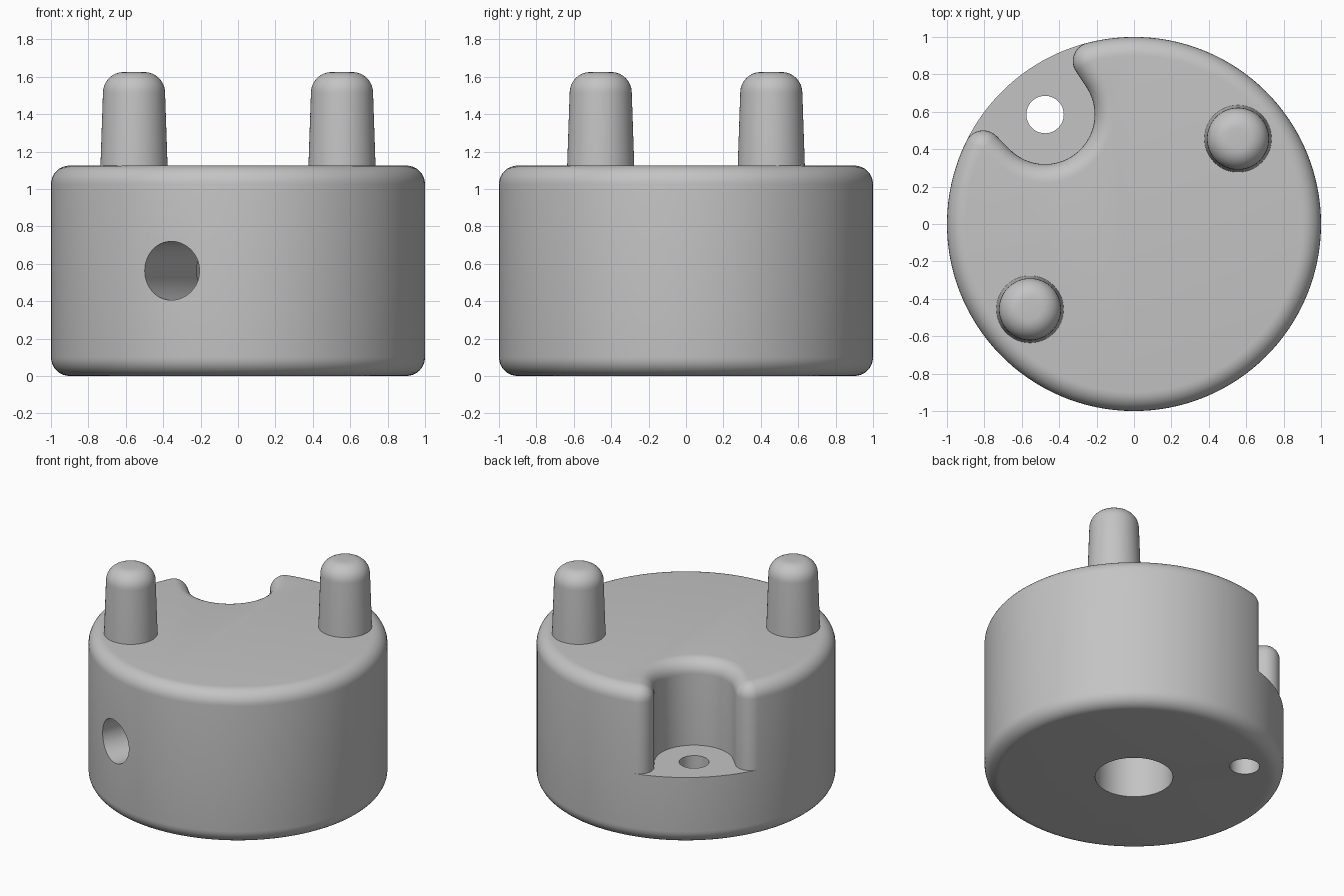
import bpy, bmesh
from math import sin, cos, acos, atan2, pi, radians, hypot
from mathutils import Matrix

old = bpy.data.objects.get("Cube")
if old:
    bpy.data.objects.remove(old, do_unlink=True)

HEIGHT, FLOOR, FILLET = 1.125, 0.5, 0.1
AXIS = radians(129.1)          # direction the notch opens
NOTCH_DIST, NOTCH_R = 0.754, 0.265
LOBE_ANGLE = radians(24.5)     # rounded notch corners, either side of the axis
STEPS = 8

grey = bpy.data.materials.new("plain grey")
grey.use_nodes = True
grey.diffuse_color = (0.55, 0.55, 0.55, 1)
grey.node_tree.nodes["Principled BSDF"].inputs["Base Color"].default_value = grey.diffuse_color


def finish(bm, name):
    bmesh.ops.remove_doubles(bm, verts=bm.verts, dist=1e-5)
    bmesh.ops.recalc_face_normals(bm, faces=bm.faces)
    mesh = bpy.data.meshes.new(name)
    bm.to_mesh(mesh)
    bm.free()
    mesh.materials.append(grey)
    obj = bpy.data.objects.new(name, mesh)
    bpy.context.collection.objects.link(obj)
    return obj


def smooth(obj, angle):
    bpy.ops.object.select_all(action='DESELECT')
    obj.select_set(True)
    bpy.context.view_layer.objects.active = obj
    bpy.ops.object.shade_smooth_by_angle(angle=radians(angle))


def arc(cx, cy, r, a, b, n):
    return [(cx + r * cos(a + (b - a) * i / n), cy + r * sin(a + (b - a) * i / n))
            for i in range(n + 1)]


def rim(inset):
    """Outer round wall, running from one notch corner to the other."""
    return arc(0, 0, 1 - inset, LOBE_ANGLE, 2 * pi - LOBE_ANGLE, 110)


def opening(inset):
    """Rounded corner and half of the notch, then mirrored across the axis."""
    reach = 1 - FILLET
    lx, ly = reach * cos(LOBE_ANGLE), -reach * sin(LOBE_ANGLE)
    dx, dy = NOTCH_DIST - lx, -ly
    bend = acos(min(1, (NOTCH_R + FILLET) / hypot(dx, dy)))
    touch = atan2(dy, dx) - bend
    half = arc(lx, ly, FILLET - inset, -LOBE_ANGLE, touch, 14)
    half += arc(NOTCH_DIST, 0, NOTCH_R + inset, touch + pi, pi, 20)
    return half + [(x, -y) for x, y in reversed(half[:-1])]


def mouth(inset):
    """Plain round wall below the notch."""
    return arc(0, 0, 1 - inset, -LOBE_ANGLE, LOBE_ANGLE, 20)


def ring(bm, points, z):
    return [bm.verts.new((x, y, z)) for x, y in points]


def bridge(bm, a, b):
    n = len(a)
    for i in range(n):
        j = (i + 1) % n
        bm.faces.new((a[i], a[j], b[j], b[i]))


def loop(outline):
    """Drop repeated neighbours so a cap is a clean polygon."""
    out = []
    for p in outline:
        if not out or hypot(p[0] - out[-1][0], p[1] - out[-1][1]) > 1e-5:
            out.append(p)
    if hypot(out[0][0] - out[-1][0], out[0][1] - out[-1][1]) < 1e-5:
        out.pop()
    return out


# Body: plain puck below, notched puck above, both with rounded rims
def build_body():
    bm = bmesh.new()
    curve = [(FILLET * (1 - cos(t)), FILLET * (1 - sin(t)))
             for t in (pi / 2 * i / STEPS for i in range(STEPS + 1))]
    lower = [(i, z) for i, z in reversed(curve)] + [(0, FLOOR)]
    upper = [(0, FLOOR)] + [(i, HEIGHT - z) for i, z in curve]
    for layers, gap in ((lower, mouth), (upper, opening)):
        rings = [ring(bm, rim(i) + gap(i), z) for i, z in layers]
        for a, b in zip(rings, rings[1:]):
            bridge(bm, a, b)
    # bottom, top and notch floor
    bm.faces.new(ring(bm, loop(rim(FILLET) + mouth(FILLET)), 0))
    bm.faces.new(ring(bm, loop(rim(FILLET) + opening(FILLET)), HEIGHT))
    bm.faces.new(ring(bm, loop(mouth(0) + opening(0)[::-1]), FLOOR))
    bmesh.ops.dissolve_degenerate(bm, dist=1e-5, edges=bm.edges)
    bm.transform(Matrix.Rotation(AXIS, 4, 'Z'))
    return finish(bm, "body")


def drill(target, name, radius, matrix, length):
    """Cut a round hole running along the local z of the matrix."""
    bm = bmesh.new()
    bmesh.ops.create_cone(bm, cap_ends=True, segments=64, radius1=radius, radius2=radius,
                          depth=length, matrix=matrix @ Matrix.Translation((0, 0, length / 2)))
    cutter = finish(bm, name)
    cutter.hide_render = True
    mod = target.modifiers.new(name, 'BOOLEAN')
    mod.operation, mod.solver, mod.object = 'DIFFERENCE', 'EXACT', cutter
    bpy.context.view_layer.objects.active = target
    bpy.ops.object.modifier_apply(modifier=name)
    bpy.data.objects.remove(cutter, do_unlink=True)


body = build_body()
drill(body, "shaft_bore", 0.26, Matrix.Translation((0, 0, -0.1)), 0.9)
drill(body, "bolt_hole", 0.1, Matrix.Translation(
    (NOTCH_DIST * cos(AXIS), NOTCH_DIST * sin(AXIS), -0.1)), 0.8)
side = (Matrix.Translation((0, 0, HEIGHT / 2)) @ Matrix.Rotation(AXIS + radians(120), 4, 'Z')
        @ Matrix.Rotation(pi / 2, 4, 'Y') @ Matrix.Translation((0, 0, 0.1)))
drill(body, "side_hole", 0.157, side, 1.1)
smooth(body, 35)


# Pins: tapered, with rounded tops
def build_pin(name, x, y):
    top, r, fil = 1.625, 0.166, 0.11
    profile = [(0.18, HEIGHT - 0.02)]
    profile += arc(r - fil, top - fil, fil, 0, pi / 2, STEPS)
    bm = bmesh.new()
    rings = [ring(bm, arc(0, 0, pr, 0, 2 * pi, 64)[:-1], z) for pr, z in profile]
    for a, b in zip(rings, rings[1:]):
        bridge(bm, a, b)
    bm.faces.new(rings[0])
    bm.faces.new(rings[-1])
    pin = finish(bm, name)
    pin.location = (x, y, 0)
    smooth(pin, 35)


for name, s in (("left_pin", 1), ("right_pin", -1)):
    build_pin(name, 0.556 * s, 0.456 * s)
